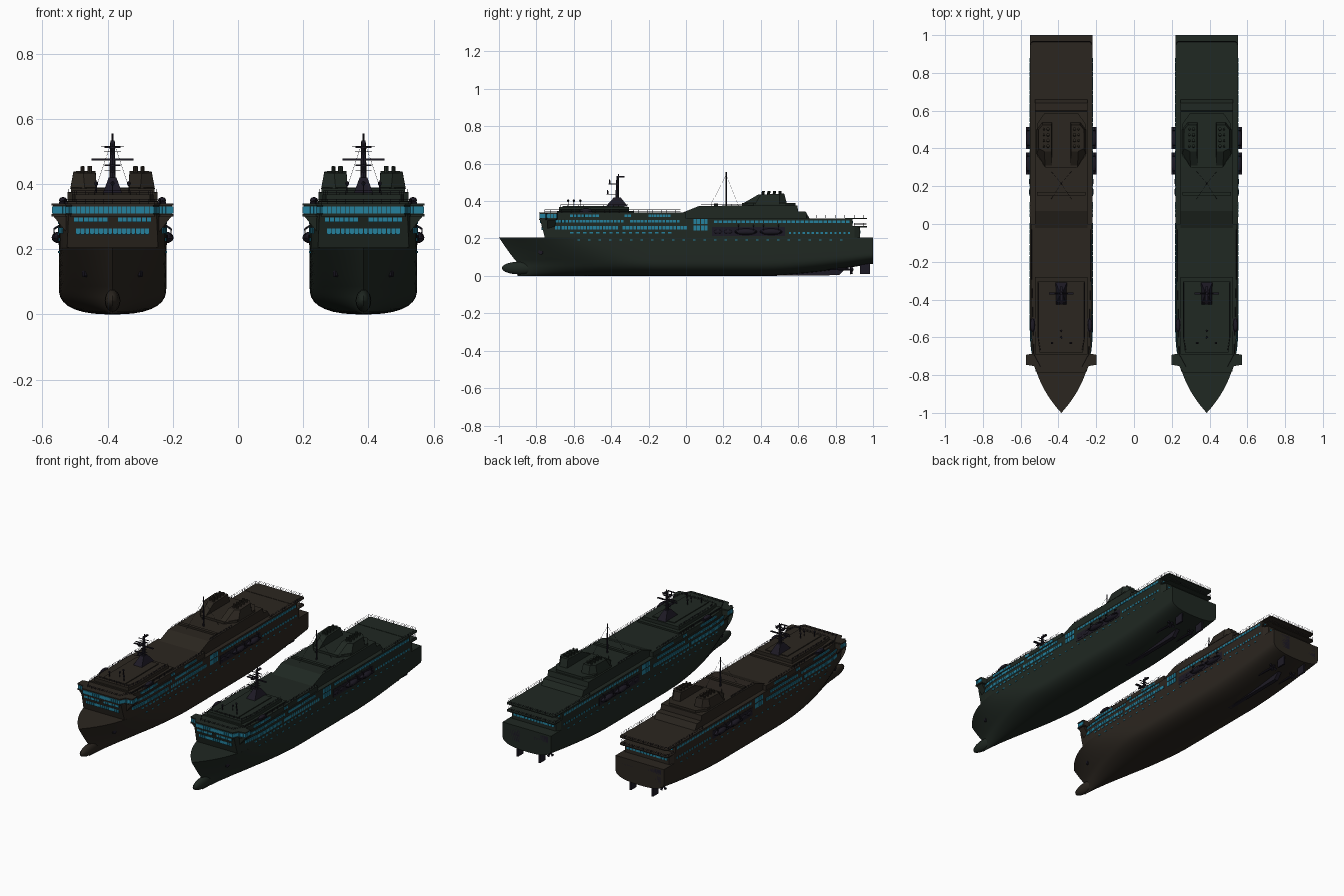
import bpy, bmesh, math
from mathutils import Matrix, Vector

if "Cube" in bpy.data.objects:
    bpy.data.objects.remove(bpy.data.objects["Cube"])

def material(name, col):
    m = bpy.data.materials.new(name)
    m.diffuse_color = (*col, 1)
    m.use_nodes = True
    m.node_tree.nodes["Principled BSDF"].inputs["Base Color"].default_value = m.diffuse_color
    return m

GLASS = material("window_blue", (0.018, 0.22, 0.34))
DARK = material("dark_violet", (0.012, 0.010, 0.018))
BROWN = material("brown_paint", (0.024, 0.019, 0.014))
GREEN = material("green_paint", (0.014, 0.021, 0.016))
TOP = 0.205

def finish(bm, name, mat, cx, smooth=False):
    bmesh.ops.recalc_face_normals(bm, faces=bm.faces)
    me = bpy.data.meshes.new(name)
    bm.to_mesh(me)
    bm.free()
    me.materials.append(mat)
    if smooth:
        me.shade_smooth()
        me.set_sharp_from_angle(angle=math.radians(35))
    ob = bpy.data.objects.new(name, me)
    ob.location.x = cx
    bpy.context.collection.objects.link(ob)

def box(bm, x0, x1, y0, y1, z0, z1):
    m = Matrix.Translation(((x0+x1)/2, (y0+y1)/2, (z0+z1)/2)) @ Matrix.Diagonal((abs(x1-x0), y1-y0, z1-z0, 1))
    bmesh.ops.create_cube(bm, size=1, matrix=m)

def rod(bm, p, q, r, r2=None, n=6):
    p, q = Vector(p), Vector(q)
    d = q - p
    m = Matrix.Translation((p+q)/2) @ d.to_track_quat('Z', 'Y').to_matrix().to_4x4()
    bmesh.ops.create_cone(bm, cap_ends=True, segments=n, radius1=r, radius2=r if r2 is None else r2, depth=d.length, matrix=m)

def ball(bm, c, s, u=16, v=10):
    bmesh.ops.create_uvsphere(bm, u_segments=u, v_segments=v, radius=1,
                              matrix=Matrix.Translation(c) @ Matrix.Diagonal((*s, 1)))

def loft(bm, a, b):
    """Closed solid between two matching rings."""
    a, b = [bm.verts.new(p) for p in a], [bm.verts.new(p) for p in b]
    bm.faces.new(a)
    bm.faces.new(b)
    for i in range(len(a)):
        j = (i+1) % len(a)
        bm.faces.new((a[i], a[j], b[j], b[i]))

def prism(bm, half, z0, z1, top=None):
    """Symmetric deck block from a half outline, front to rear."""
    ring = lambda h, z: [(x, y, z) for x, y in h] + [(-x, y, z) for x, y in reversed(h)]
    loft(bm, ring(half, z0), ring(top or half, z1))

def pane(bm, a, b, z, h, t=0.005):
    d = Vector(b) - Vector(a)
    m = Matrix.Translation(((a[0]+b[0])/2, (a[1]+b[1])/2, z)) @ Matrix.Rotation(math.atan2(d.y, d.x), 4, 'Z')
    bmesh.ops.create_cube(bm, size=1, matrix=m @ Matrix.Diagonal((d.length, t, h, 1)))

def pane_row(bm, a, b, z, h, n, fill=0.85):
    a, b = Vector(a), Vector(b)
    for i in range(n):
        pane(bm, a.lerp(b, i/n), a.lerp(b, (i+fill)/n), z, h)

def rail(bm, pts, z, h=0.016):
    for s in (1, -1):
        for (x0, y0), (x1, y1) in zip(pts, pts[1:]):
            for k in (0.5, 1):
                rod(bm, (s*x0, y0, z+h*k), (s*x1, y1, z+h*k), 0.0007, n=4)
            n = max(1, int(math.hypot(x1-x0, y1-y0)/0.025))
            for i in range(n+1):
                x, y = x0+(x1-x0)*i/n, y0+(y1-y0)*i/n
                rod(bm, (s*x, y, z), (s*x, y, z+h), 0.0007, n=4)

def hull_point(u, s):
    """u runs keel to deck, s runs stem to transom."""
    z = TOP*u
    stem = -0.90 - 0.10*max(0, (z-0.07)/(TOP-0.07))**0.9
    y = stem + (1-stem)*s
    keel = 0.065*max(0, (y-0.42)/0.58)**1.5
    f = min(1, z/TOP)
    t = min(1, (y-stem)/(0.8-0.3*f))
    bow = 1-(1-t)**(1.5+1.27*f)
    q = 1-min(1, z/0.08)
    return 0.165*bow*(1-q**2.5)**0.4, y, keel+(TOP-keel)*u

def beam(y):
    return 0.165*(1-(1-max(0, min(1, (y+1)/0.5)))**2.77)

def outline(y0, y1, inset=0):
    ys = [y0] + [v for v in (-.7, -.65, -.6, -.55, -.5) if y0 < v < y1] + [y1]
    return [(beam(y)-inset, y) for y in ys]

def build_ship(cx, paint):
    # Hull with rounded bilge, raked stem and flat transom
    bm = bmesh.new()
    us = [0, .004, .015, .04, .08, .13, .19, .26, .34, .42, .55, .7, .85, 1]
    rings = []
    for i in range(49):
        pts = [hull_point(u, (i/48)**1.4) for u in us]
        rings.append([bm.verts.new(p) for p in reversed(pts)] + [bm.verts.new((-x, y, z)) for x, y, z in pts[1:]])
    for a, b in zip(rings, rings[1:]):
        for k in range(len(a)-1):
            bm.faces.new((a[k], a[k+1], b[k+1], b[k]))
        bm.faces.new((a[0], b[0], b[-1], a[-1]))
    bm.faces.new(rings[-1])
    bmesh.ops.remove_doubles(bm, verts=bm.verts, dist=1e-5)
    finish(bm, "hull", paint, cx, True)
    bm = bmesh.new()
    ball(bm, (0, -0.89, 0.042), (0.024, 0.095, 0.034))
    finish(bm, "bulbous_bow", paint, cx, True)

    # Skeg, shafts, propellers and rudders
    bm = bmesh.new()
    loft(bm, [(x, y, z) for x in (.012,) for y, z in ((.4, 0), (.82, .004), (.88, .07), (.5, .05))],
         [(x, y, z) for x in (-.012,) for y, z in ((.4, 0), (.82, .004), (.88, .07), (.5, .05))])
    for s in (1, -1):
        x = s*0.075
        rod(bm, (x, .68, .04), (x, .895, .034), .006, n=10)
        box(bm, x-.004, x+.004, .86, .87, .034, .07)
        box(bm, x-.005, x+.005, .93, .985, .01, .08)
        for k in range(4):
            a = k*math.pi/2 + .4
            rod(bm, (x, .88, .034), (x+.024*math.cos(a), .885, .034+.024*math.sin(a)), .003, .008)
    finish(bm, "rudders_and_propellers", DARK, cx)

    # Main superstructure, leaning forward at the front
    bm = bmesh.new()
    low = outline(-.755, .89)
    prism(bm, low, TOP, .308, [(.135, -.782)] + low[1:])
    prism(bm, [(.165, .85), (.165, .90), (.15, .93)], TOP, .26)
    for z in (.26, .304):
        prism(bm, [(.165, .85), (.165, .955), (.155, .968)], z, z+.006)
    prism(bm, outline(-.77, 0, .006), .308, .338)
    prism(bm, [(.14, -.69), (.14, -.28)], .338, .348)
    prism(bm, [(.115, -.68), (.125, -.6), (.125, -.305)], .348, .368)
    prism(bm, [(.075, -.66), (.075, -.33)], .368, .373)
    finish(bm, "superstructure", paint, cx)

    # Bridge with overhanging wings
    bm = bmesh.new()
    plan = [(.128, -.785), (.145, -.752), (.187, -.745), (.187, -.695), (.145, -.69)]
    prism(bm, [(x-.004, y+.004) for x, y in plan], .303, .336)
    prism(bm, plan, .334, .34)
    prism(bm, plan, .3, .308)
    for s in (1, -1):
        loft(bm, [(s*.13, -.74, .25), (s*.13, -.70, .25), (s*.14, -.70, .25), (s*.14, -.74, .25)],
             [(s*.13, -.742, .302), (s*.13, -.698, .302), (s*.182, -.698, .302), (s*.182, -.742, .302)])
    finish(bm, "bridge", paint, cx)

    # Aft house and sloped twin funnel casings
    bm = bmesh.new()
    prof = [(-.02, .308), (-.02, .338), (.07, .374), (.3, .376), (.595, .376), (.6, .345), (.64, .343), (.66, .308)]
    loft(bm, [(.138, y, z) for y, z in prof], [(-.138, y, z) for y, z in prof])
    box(bm, -.128, .128, .15, .17, .374, .386)
    prism(bm, [(.08, .30), (.128, .36), (.128, .53), (.09, .585)], .374, .39)
    for s in (1, -1):
        loft(bm, [(s*x, y, .385) for x, y in ((.048, .30), (.085, .30), (.13, .37), (.13, .50), (.1, .54), (.048, .54))],
             [(s*x, y, z) for x, y, z in ((.052, .385, .434), (.09, .385, .434), (.12, .40, .435),
                                          (.12, .50, .439), (.098, .525, .44), (.052, .525, .44))])
        for y in (.41, .44, .47, .50):
            rod(bm, (s*.07, y, .43), (s*.07, y+.004, .454), .008, n=10)
            rod(bm, (s*.092, y, .43), (s*.092, y+.004, .454), .006, n=10)
    finish(bm, "funnel_house", paint, cx)

    # Windows on both sides, the bridge, the front and the stern
    bm = bmesh.new()
    rows = [(-.70, -.33, .292, .014, 20, 0), (-.30, -.03, .292, .014, 14, 0), (-.70, -.36, .257, .018, 20, 0),
            (-.34, .01, .257, .018, 18, 0), (.04, .12, .29, .026, 4, 0), (.04, .12, .257, .026, 4, 0),
            (.15, .88, .29, .014, 30, 0), (.55, .89, .23, .012, 14, 0), (-.62, -.46, .322, .014, 8, .006),
            (-.33, -.29, .322, .014, 2, .006), (-.2, -.08, .322, .014, 8, .006), (-.62, -.06, .23, .009, 16, 0),
            (-.58, .88, .192, .006, 26, 0)]
    for y0, y1, z, h, n, inset in rows:
        step = (y1-y0)/n
        fill = .25 if h < .007 else .5 if h < .013 else .8
        for i in range(n):
            ya, yb = y0+i*step, y0+(i+fill)*step
            for s in (1, -1):
                pane(bm, (s*(beam(ya)-inset), ya), (s*(beam(yb)-inset), yb), z, h)
    pane_row(bm, (-.112, -.769), (.114, -.769), .255, .018, 16)
    for s in (1, -1):
        pane_row(bm, (s*.016, -.778), (s*.12, -.778), .29, .014, 7)
        for a, b, n in zip(plan, plan[1:4], (3, 4, 3)):
            pane_row(bm, (s*(a[0]-.003), a[1]+.003), (s*(b[0]-.003), b[1]+.003), .32, .021, n, .9)
    pane_row(bm, (-.125, -.782), (.127, -.782), .32, .021, 18, .9)
    pane_row(bm, (-.14, .931), (.14, .931), .235, .014, 14)
    pane_row(bm, (-.15, .891), (.15, .891), .287, .014, 14)
    finish(bm, "windows", GLASS, cx)

    # Lifeboats with davits and their side recess
    bm = bmesh.new()
    for s in (1, -1):
        for y in (.32, .455):
            ball(bm, (s*.167, y, .236), (.02, .06, .017))
            box(bm, s*.15, s*.186, y-.058, y+.058, .233, .238)
            for d in (-.04, .04):
                rod(bm, (s*.164, y+d, .272), (s*.18, y+d, .262), .003)
                rod(bm, (s*.18, y+d, .262), (s*.178, y+d, .235), .002)
        for y in (.17, .225):
            ball(bm, (s*.163, y, .236), (.008, .024, .012))
        ball(bm, (s*.152, -.535, .35), (.012, .034, .01))
        box(bm, s*.14, s*.164, -.57, -.5, .337, .345)
    finish(bm, "lifeboats", DARK, cx, True)
    bm = bmesh.new()
    for s in (1, -1):
        box(bm, s*.16, s*.1665, .14, .53, .213, .262)
        box(bm, s*.05, s*.145, .99, 1.0, .11, .195)   # stern doors
        for z in (.135, .165):
            box(bm, s*.05, s*.145, .992, 1.0, z, z+.004)
        p = Vector(hull_point(.62, .088))              # anchor pockets
        rod(bm, (s*(p.x-.006), p.y, p.z), (s*(p.x+.003), p.y-.003, p.z), .013, n=12)
    finish(bm, "doors_and_recesses", DARK, cx)

    # Forward radar mast
    bm = bmesh.new()
    loft(bm, [(x, y, .37) for x, y in ((-.03, -.43), (.03, -.43), (.03, -.31), (-.03, -.31))],
         [(x, y, .42) for x, y in ((-.012, -.385), (.012, -.385), (.012, -.35), (-.012, -.35))])
    rod(bm, (0, -.368, .41), (0, -.365, .53), .010, .007, 8)
    box(bm, -.006, .006, -.372, -.33, .525, .533)
    rod(bm, (0, -.36, .53), (0, -.36, .545), .003)
    box(bm, -.065, .065, -.372, -.362, .473, .478)
    for z, w in ((.44, .024), (.455, .02), (.5, .026), (.515, .035)):
        box(bm, -w, w, -.37, -.364, z, z+.002)
    for y0, z in ((-.425, .435), (-.415, .49)):
        box(bm, -.008, .008, y0, -.36, z, z+.004)
        rod(bm, (0, y0+.006, z), (0, y0+.006, z+.02), .004)
        box(bm, -.025, .025, y0+.003, y0+.009, z+.02, z+.025)
    finish(bm, "radar_mast", DARK, cx)

    # Aft pole mast with stays, and small aerial domes
    bm = bmesh.new()
    rod(bm, (0, .215, .37), (0, .215, .555), .005, .003, 8)
    for s in (1, -1):
        for y in (.13, .28):
            rod(bm, (0, .215, .54), (s*.055, y, .376), .0006, n=4)
    for x, y in ((0, -.6), (0, -.565), (.05, -.63), (-.05, -.63)):
        rod(bm, (x, y, .365), (x, y, .398), .002)
        ball(bm, (x, y, .402), (.006, .006, .007), 8, 6)
    finish(bm, "pole_mast", DARK, cx)

    # Deck railings
    bm = bmesh.new()
    rail(bm, [(.163, .62), (.163, .95), (.152, .965), (0, .965)], .31)
    rail(bm, [(.163, .9), (.163, .95), (.152, .965), (0, .965)], .266)
    rail(bm, [(0, -.755), (.11, -.755), (.145, -.69), (.156, -.28), (.156, -.03)], .338)
    rail(bm, [(0, -.67), (.11, -.67), (.122, -.6), (.122, -.31)], .368, .012)
    rail(bm, [(.134, .08), (.134, .3)], .375, .01)
    finish(bm, "railings", DARK, cx)

# Two sister ships side by side
build_ship(-0.385, BROWN)
build_ship(0.385, GREEN)
